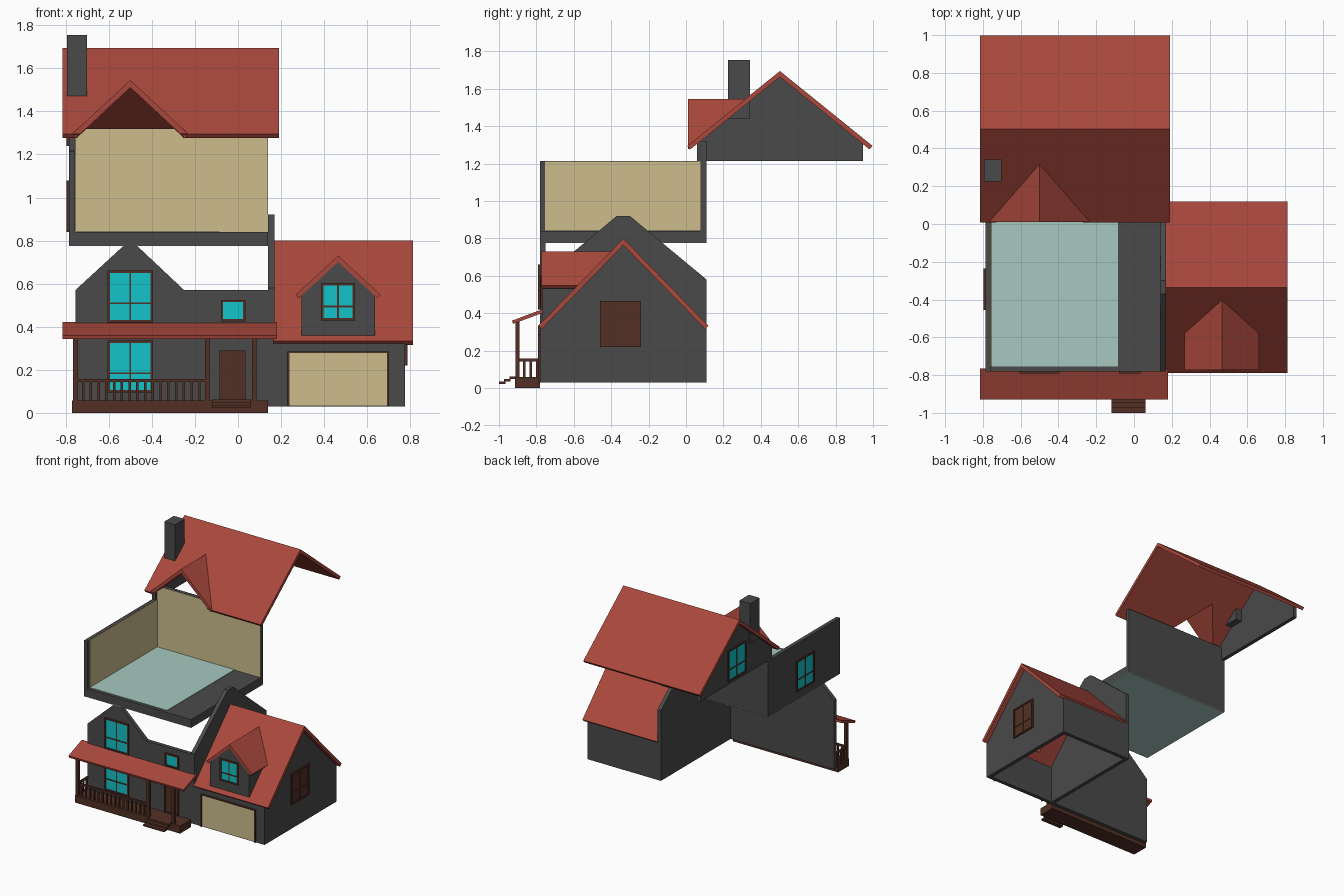
import bpy, bmesh

if "Cube" in bpy.data.objects:
    bpy.data.objects.remove(bpy.data.objects["Cube"])

def material(name, rgb):
    m = bpy.data.materials.new(name)
    m.diffuse_color = (*rgb, 1)
    m.use_nodes = True
    m.node_tree.nodes["Principled BSDF"].inputs["Base Color"].default_value = m.diffuse_color
    return m

RED = material("roof_red", (0.40, 0.065, 0.045))
GREY = material("wall_grey", (0.068, 0.068, 0.068))
BROWN = material("trim_brown", (0.085, 0.03, 0.018))
CREAM = material("cream", (0.61, 0.51, 0.27))
GLASS = material("glass_cyan", (0.006, 0.55, 0.60))
TEAL = material("floor_teal", (0.38, 0.58, 0.53))

def finish(name, bm, mat):
    bmesh.ops.recalc_face_normals(bm, faces=bm.faces[:])
    me = bpy.data.meshes.new(name)
    bm.to_mesh(me)
    bm.free()
    ob = bpy.data.objects.new(name, me)
    bpy.context.collection.objects.link(ob)
    if mat:
        me.materials.append(mat)
    return ob

def boxes(name, items, mat):
    """One object from boxes given as (x0, x1, y0, y1, z0, z1)."""
    bm = bmesh.new()
    for x0, x1, y0, y1, z0, z1 in items:
        vs = bmesh.ops.create_cube(bm, size=1)["verts"]
        for v in vs:
            v.co.x = x1 if v.co.x > 0 else x0
            v.co.y = y1 if v.co.y > 0 else y0
            v.co.z = z1 if v.co.z > 0 else z0
    return finish(name, bm, mat)

def prism(name, pts, axis, a, b, mat, back=None):
    """Extrude a (y,z) profile along x or an (x,z) profile along y; back(z) trims the far end to a slope."""
    bm = bmesh.new()
    def place(u, z, w):
        return (w, u, z) if axis == 'x' else (u, w, z)
    near = [bm.verts.new(place(u, z, a)) for u, z in pts]
    far = [bm.verts.new(place(u, z, max(back(z), a + 0.002) if back else b)) for u, z in pts]
    bm.faces.new(near)
    bm.faces.new(far[::-1])
    n = len(pts)
    for i in range(n):
        j = (i + 1) % n
        bm.faces.new((near[i], near[j], far[j], far[i]))
    # chevron ends are concave and trimmed ends may be non-planar
    bmesh.ops.triangulate(bm, faces=[f for f in bm.faces if len(f.verts) > 4])
    return finish(name, bm, mat)

def chevron(c, half, eave, peak, t=0.025):
    """Pitched roof cross-section with thickness t."""
    s = (peak - eave) / half
    k = (1 + s * s) ** 0.5
    dx, dz, dv = t * s / k, t / k, t * k
    return [(c - half, eave), (c, peak), (c + half, eave),
            (c + half - dx, eave - dz), (c, peak - dv), (c - half + dx, eave - dz)]

def cut(ob, pts, a, b):
    c = prism(ob.name + "_cutter", pts, 'y', a, b, None)
    c.hide_render = True
    c.hide_viewport = True
    m = ob.modifiers.new("opening", 'BOOLEAN')
    m.operation, m.solver, m.object = 'DIFFERENCE', 'EXACT', c

def window(name, axis, p, out, u0, u1, z0, z1, glass=GLASS, cross=True, w=0.011, d=0.011):
    """Framed window on plane p, protruding along sign `out`."""
    def slab(a, b, c, e, depth):
        q = sorted((p - out * 0.002, p + out * depth))
        return (*q, a, b, c, e) if axis == 'x' else (a, b, *q, c, e)
    bars = [slab(u0, u0 + w, z0, z1, d), slab(u1 - w, u1, z0, z1, d),
            slab(u0 + w, u1 - w, z0, z0 + w, d), slab(u0 + w, u1 - w, z1 - w, z1, d)]
    if cross:
        um, zm, h = (u0 + u1) / 2, z0 + (z1 - z0) * 0.37, 0.004
        bars += [slab(um - h, um + h, z0 + w, z1 - w, d * 0.8),
                 slab(u0 + w, u1 - w, zm - h, zm + h, d * 0.8)]
    boxes(name + "_frame", bars, BROWN)
    boxes(name + "_pane", [slab(u0 + w, u1 - w, z0 + w, z1 - w, d * 0.4)], glass)

# Ground floor: front wall and right gable wall
prism("front_wall", [(-0.755, 0.03), (0.14, 0.03), (0.14, 0.57), (-0.25, 0.57), (-0.47, 0.777),
                     (-0.53, 0.777), (-0.755, 0.57)], 'y', -0.78, -0.75, GREY)
prism("right_gable_wall", [(-0.78, 0.03), (0.11, 0.03), (0.11, 0.58), (-0.30, 0.92),
                           (-0.37, 0.92), (-0.78, 0.58)], 'x', 0.14, 0.17, GREY)
window("lower_window", 'y', -0.78, -1, -0.605, -0.395, 0.095, 0.335)
window("upper_window", 'y', -0.78, -1, -0.605, -0.395, 0.42, 0.66)
window("small_window", 'y', -0.78, -1, -0.08, 0.035, 0.425, 0.525, cross=False)
window("front_door", 'y', -0.78, -1, -0.085, 0.035, 0.06, 0.29, glass=BROWN, cross=False, w=0.006)

# Porch: deck, steps, posts, railing and lean-to roof
boxes("porch_deck", [(-0.77, 0.14, -0.915, -0.78, 0, 0.058)], BROWN)
boxes("porch_steps", [(-0.12, 0.06, -1.0 + 0.028 * i, -0.965 + 0.028 * i, 0.022 + 0.013 * i, 0.036 + 0.013 * i)
                      for i in range(3)], BROWN)
boxes("porch_posts", [(x - 0.011, x + 0.011, -0.912, -0.89, 0.058, 0.355)
                      for x in (-0.755, -0.142, 0.075)], BROWN)
rail = [(-0.755, -0.142, -0.908, -0.894, 0.143, 0.157), (-0.762, -0.748, -0.90, -0.78, 0.143, 0.157)]
rail += [(-0.755 + 0.036 * i - 0.006, -0.755 + 0.036 * i + 0.006, -0.906, -0.896, 0.058, 0.145) for i in range(1, 17)]
rail += [(-0.76, -0.75, y - 0.006, y + 0.006, 0.058, 0.145) for y in (-0.865, -0.83, -0.795)]
boxes("porch_railing", rail, BROWN)
prism("porch_roof", [(-0.93, 0.360), (-0.765, 0.422), (-0.765, 0.402), (-0.925, 0.343)], 'x', -0.815, 0.18, RED)

# Garage: walls, door and side window
boxes("garage_walls", [(0.17, 0.775, -0.78, -0.75, 0.03, 0.325), (0.17, 0.775, 0.08, 0.11, 0.03, 0.325)], GREY)
prism("garage_gable_wall", [(-0.78, 0.03), (0.11, 0.03), (0.11, 0.31), (-0.335, 0.77), (-0.78, 0.31)],
      'x', 0.745, 0.776, GREY)
window("garage_side_window", 'x', 0.776, 1, -0.46, -0.24, 0.22, 0.465, glass=BROWN)
boxes("garage_door", [(0.237, 0.693, -0.785, -0.779, 0.035, 0.278)], CREAM)
boxes("garage_door_frame", [(0.228, 0.238, -0.79, -0.779, 0.03, 0.286), (0.692, 0.702, -0.79, -0.779, 0.03, 0.286),
                            (0.238, 0.692, -0.79, -0.779, 0.277, 0.286)], BROWN)

# Garage roof with its dormer
G_EAVE, G_PEAK, G_HALF, G_Y = 0.333, 0.80, 0.455, -0.335
garage_roof = prism("garage_roof", chevron(G_Y, G_HALF, G_EAVE, G_PEAK), 'x', 0.165, 0.812, RED)
cut(garage_roof, [(0.325, 0.38), (0.605, 0.38), (0.605, 0.56), (0.465, 0.69), (0.325, 0.56)], -0.74, -0.34)
def on_garage(z):
    return G_Y - G_HALF + (z - G_EAVE) * G_HALF / (G_PEAK - G_EAVE)
prism("garage_dormer_roof", chevron(0.465, 0.198, 0.548, 0.73, 0.022), 'y', -0.772, 0, RED, on_garage)
prism("garage_dormer_front", [(0.295, 0.36), (0.635, 0.36), (0.635, 0.55), (0.465, 0.705), (0.295, 0.55)],
      'y', -0.768, -0.745, GREY)
for side, x in (("left", 0.295), ("right", 0.61)):
    prism("garage_dormer_%s_side" % side, [(x, 0.36), (x + 0.025, 0.36), (x + 0.025, 0.56), (x, 0.56)],
          'y', -0.766, 0, GREY, on_garage)
window("garage_dormer_window", 'y', -0.768, -1, 0.385, 0.543, 0.43, 0.602, d=0.009)

# Upper floor tray: slab, left wall, back wall and coloured linings
boxes("upper_slab", [(-0.785, 0.14, -0.78, 0.11, 0.778, 0.84)], GREY)
boxes("upper_floor_top", [(-0.755, -0.085, -0.755, 0.08, 0.838, 0.843)], TEAL)
boxes("upper_floor_underside", [(-0.785, 0.14, -0.78, 0.11, 0.775, 0.779)], TEAL)
boxes("upper_left_wall", [(-0.785, -0.756, -0.78, 0.11, 0.84, 1.213)], GREY)
boxes("upper_back_wall", [(-0.785, 0.14, 0.081, 0.11, 0.84, 1.32)], GREY)
boxes("upper_left_lining", [(-0.757, -0.753, -0.755, 0.081, 0.84, 1.212)], CREAM)
boxes("upper_back_lining", [(-0.754, 0.14, 0.078, 0.082, 0.84, 1.318)], CREAM)
window("upper_left_window", 'x', -0.785, -1, -0.455, -0.235, 0.84, 1.08)

# Lifted main roof: gable end, dormer and chimney
R_EAVE, R_PEAK, R_HALF, R_Y = 1.295, 1.695, 0.495, 0.502
main_roof = prism("main_roof", chevron(R_Y, R_HALF, R_EAVE, R_PEAK), 'x', -0.815, 0.19, RED)
cut(main_roof, [(-0.745, 1.24), (-0.255, 1.24), (-0.255, 1.28), (-0.5, 1.508), (-0.745, 1.28)], -0.1, 0.4)
def on_main(z):
    return R_Y - R_HALF + (z - R_EAVE) * R_HALF / (R_PEAK - R_EAVE)
prism("main_dormer_roof", chevron(-0.5, 0.27, 1.295, 1.545), 'y', 0.01, 0, RED, on_main)
prism("roof_left_gable", [(0.06, 1.215), (0.945, 1.215), (0.945, 1.305), (R_Y, 1.665), (0.06, 1.305)],
      'x', -0.785, -0.755, GREY)
window("roof_gable_window", 'x', -0.785, -1, 0.39, 0.61, 1.24, 1.485)
boxes("chimney", [(-0.795, -0.702, 0.225, 0.342, 1.44, 1.755)], GREY)
